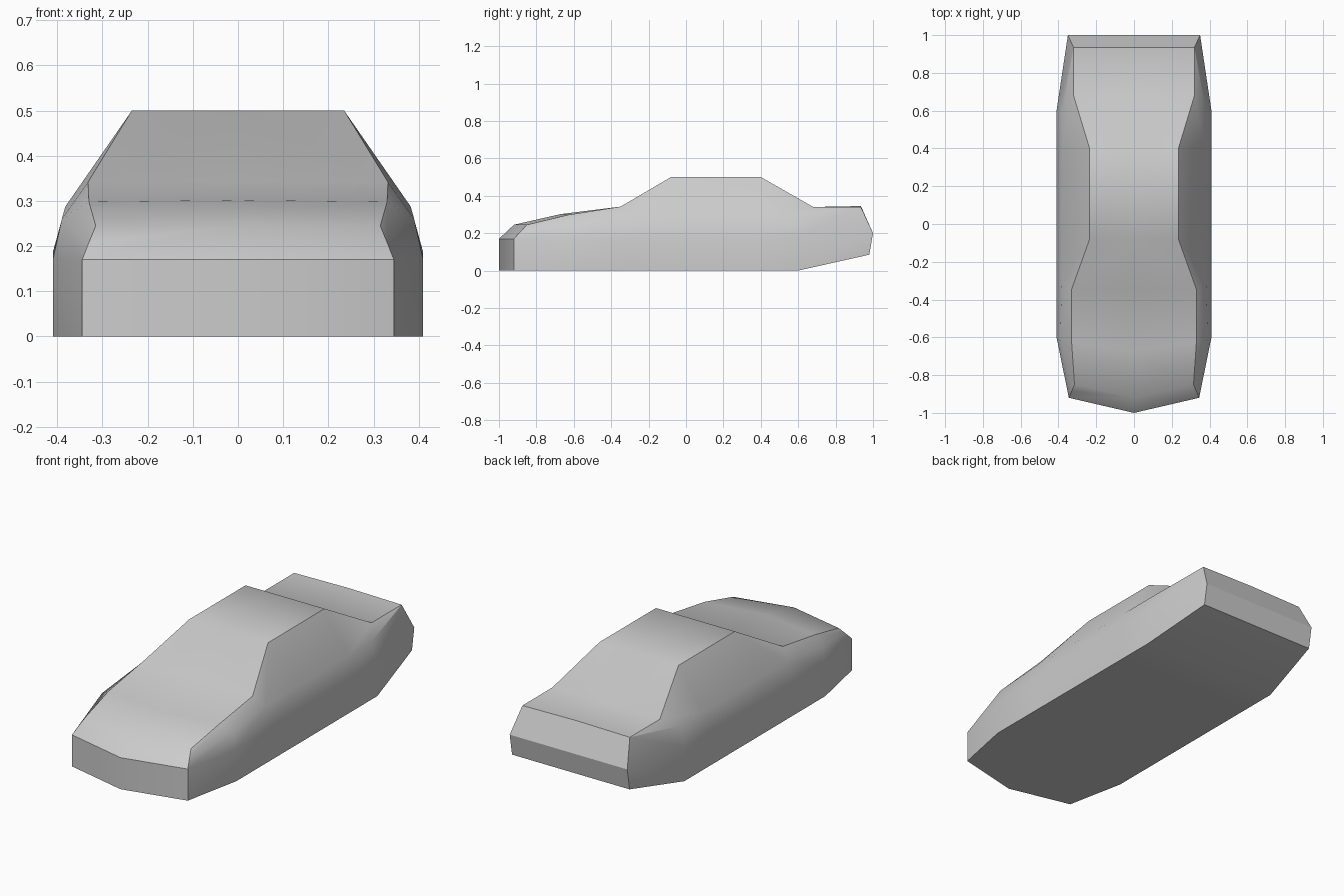
import bpy, bmesh, math

if "Cube" in bpy.data.objects:
    bpy.data.objects.remove(bpy.data.objects["Cube"])

# Half sections, front to rear: sill, waist, shoulder, upper edge (x, y, z), then centreline (y, z)
W, S = 0.41, 0.382
sections = [
    [(.345, -.92, 0), (.345, -.92, .17), (.33, -.885, .208), (.315, -.85, .245), (-.92, .245)],
    [(W, -.6, 0), (W, -.6, .17), (.39, -.6, .26), (.33, -.63, .298), (-.67, .302)],
    [(W, -.31, 0), (W, -.31, .172), (S, -.31, .288), (.332, -.35, .342), (-.35, .342)],
    [(W, -.08, 0), (W, -.08, .176), (S, -.08, .288), (.235, -.08, .5), (-.08, .5)],
    [(W, .4, 0), (W, .4, .182), (S, .4, .288), (.235, .4, .5), (.4, .5)],
    [(W, .6, 0), (W, .6, .186), (S, .59, .288), (.32, .68, .34), (.68, .34)],
    [(.35, .98, .085), (.35, 1, .2), (.32, .935, .34), (.32, .935, .34), (.935, .345)],
]


def half_body(bm, side):
    """Loft one half of the shell and close its nose and tail."""
    rings = []
    for i, sec in enumerate(sections):
        pts = [(side * x, y, z) for x, y, z in sec[:4]]
        base = (0, -1 if i == 0 else sec[0][1], sec[0][2])
        pts = [base] + pts + [(0, *sec[4])]
        rings.append([bm.verts.new(p) for p in pts])
    for a, b in zip(rings, rings[1:]):
        for k in range(5):
            bm.faces.new((a[k], a[k + 1], b[k + 1], b[k]))
    for ring, mid in ((rings[0], (0, -1, .17)), (rings[-1], (0, 1, .2))):
        n = bm.verts.new(mid)
        bm.faces.new((ring[0], ring[1], ring[2], n))
        bm.faces.new((n, ring[2], ring[3], ring[4], ring[5]))


# Car shell: body, bonnet, cabin and boot in one skin
bm = bmesh.new()
for side in (1, -1):
    half_body(bm, side)
bmesh.ops.remove_doubles(bm, verts=bm.verts, dist=0.0005)
bmesh.ops.recalc_face_normals(bm, faces=bm.faces)
mesh = bpy.data.meshes.new("car_body")
bm.to_mesh(mesh)
bm.free()
body = bpy.data.objects.new("car_body", mesh)
bpy.context.collection.objects.link(body)

# Soft panels with crisp window and bumper edges
bpy.context.view_layer.objects.active = body
body.select_set(True)
bpy.ops.object.shade_smooth_by_angle(angle=math.radians(32))
